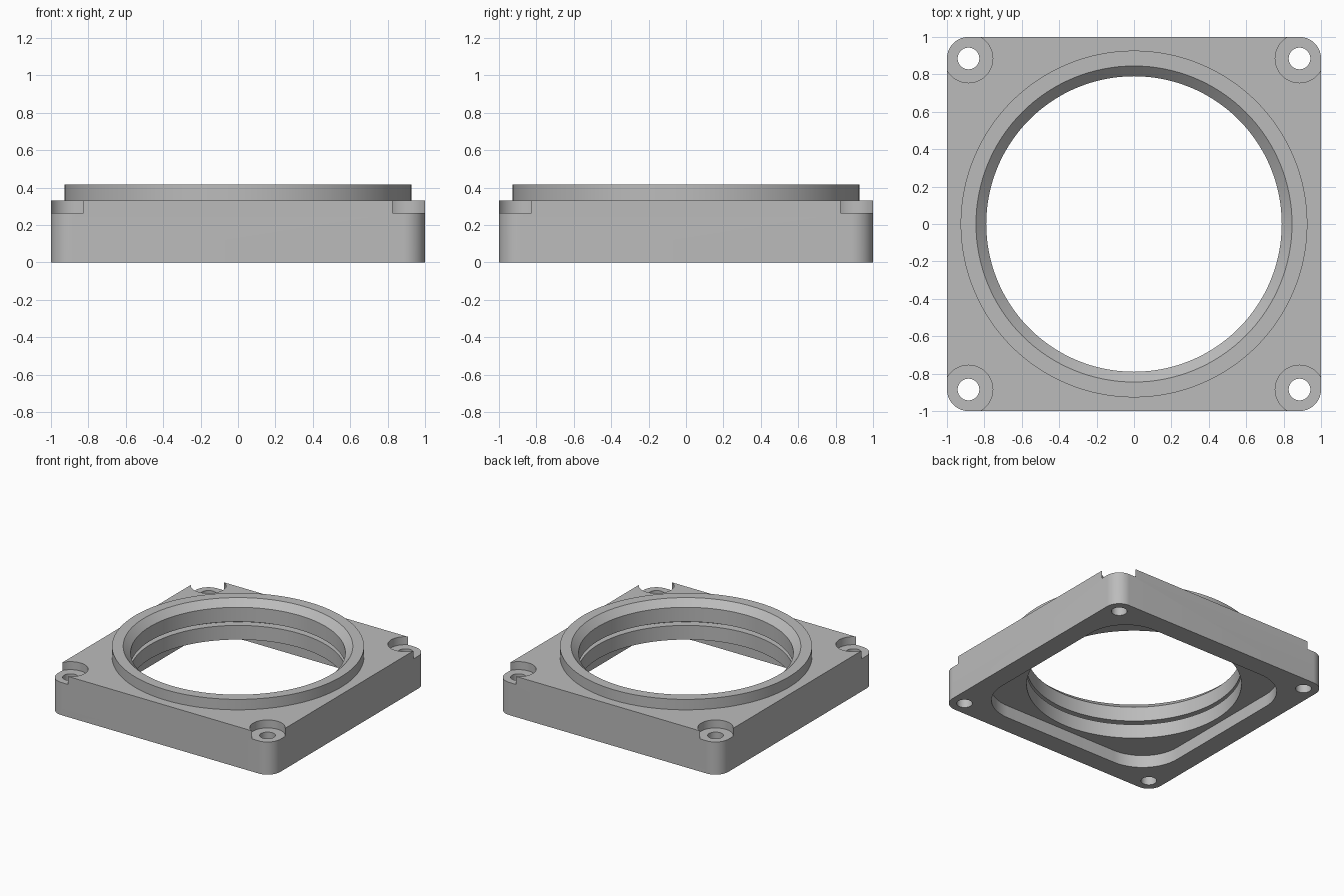
import bpy, bmesh, math

if "Cube" in bpy.data.objects:
    bpy.data.objects.remove(bpy.data.objects["Cube"], do_unlink=True)

HEIGHT, TOP = 0.33, 0.415      # plate top, collar top
CORNER, HOLE = 0.115, 0.885    # corner radius, screw hole offset
BORE = 0.79

grey = bpy.data.materials.new("plain grey")
grey.use_nodes = True
grey.diffuse_color = (0.5, 0.5, 0.5, 1)
grey.node_tree.nodes["Principled BSDF"].inputs["Base Color"].default_value = (0.5, 0.5, 0.5, 1)


def finish(name, bm):
    bmesh.ops.recalc_face_normals(bm, faces=bm.faces)
    mesh = bpy.data.meshes.new(name)
    bm.to_mesh(mesh)
    bm.free()
    mesh.materials.append(grey)
    obj = bpy.data.objects.new(name, mesh)
    bpy.context.collection.objects.link(obj)
    return obj


def rounded_slab(name, half, radius, z0, z1, steps=16):
    """Square prism with rounded vertical corners."""
    bm = bmesh.new()
    verts = []
    for i, (sx, sy) in enumerate([(1, 1), (-1, 1), (-1, -1), (1, -1)]):
        for k in range(steps + 1):
            a = (i + k / steps) * math.pi / 2
            verts.append(bm.verts.new((sx * (half - radius) + radius * math.cos(a),
                                       sy * (half - radius) + radius * math.sin(a), z0)))
    face = bm.faces.new(verts)
    top = bmesh.ops.extrude_face_region(bm, geom=[face])["geom"]
    bmesh.ops.translate(bm, vec=(0, 0, z1 - z0),
                        verts=[v for v in top if isinstance(v, bmesh.types.BMVert)])
    return finish(name, bm)


def turned(name, profile, x=0, y=0, sides=128):
    """Solid of revolution from (radius, z) points, capped at both ends."""
    bm = bmesh.new()
    rings = [[bm.verts.new((x + r * math.cos(2 * math.pi * k / sides),
                            y + r * math.sin(2 * math.pi * k / sides), z))
              for k in range(sides)] for r, z in profile]
    for low, high in zip(rings, rings[1:]):
        for k in range(sides):
            n = (k + 1) % sides
            bm.faces.new((low[k], low[n], high[n], high[k]))
    bm.faces.new(rings[0])
    bm.faces.new(rings[-1])
    return finish(name, bm)


def combine(target, tool, operation):
    mod = target.modifiers.new(operation.lower(), "BOOLEAN")
    mod.object, mod.operation, mod.solver = tool, operation, "EXACT"
    bpy.context.view_layer.objects.active = target
    bpy.ops.object.modifier_apply(modifier=mod.name)
    bpy.data.objects.remove(tool, do_unlink=True)


# Square plate with the raised round collar
plate = rounded_slab("flange_plate", 1.0, CORNER, 0, HEIGHT)
combine(plate, turned("collar", [(0.927, 0.25), (0.927, TOP)]), "UNION")

# Rounded square pocket in the underside
combine(plate, rounded_slab("pocket", 0.84, 0.33, -0.1, 0.1), "DIFFERENCE")

# Through bore with a narrow groove and a chamfered mouth
combine(plate, turned("bore", [
    (BORE, -0.1), (BORE, 0.215), (BORE + 0.06, 0.215), (BORE + 0.06, 0.245),
    (BORE, 0.245), (BORE, 0.362), (0.845, TOP), (0.845, TOP + 0.1)]), "DIFFERENCE")

# Counterbored screw holes in the four corners
for sx in (-1, 1):
    for sy in (-1, 1):
        combine(plate, turned("screw_hole", [
            (0.058, -0.1), (0.058, 0.265), (0.13, 0.265), (0.13, 0.6)],
            sx * HOLE, sy * HOLE, 48), "DIFFERENCE")

# Smooth round walls, crisp edges
bpy.ops.object.select_all(action="DESELECT")
plate.select_set(True)
bpy.context.view_layer.objects.active = plate
bpy.ops.object.shade_smooth_by_angle(angle=math.radians(25))
